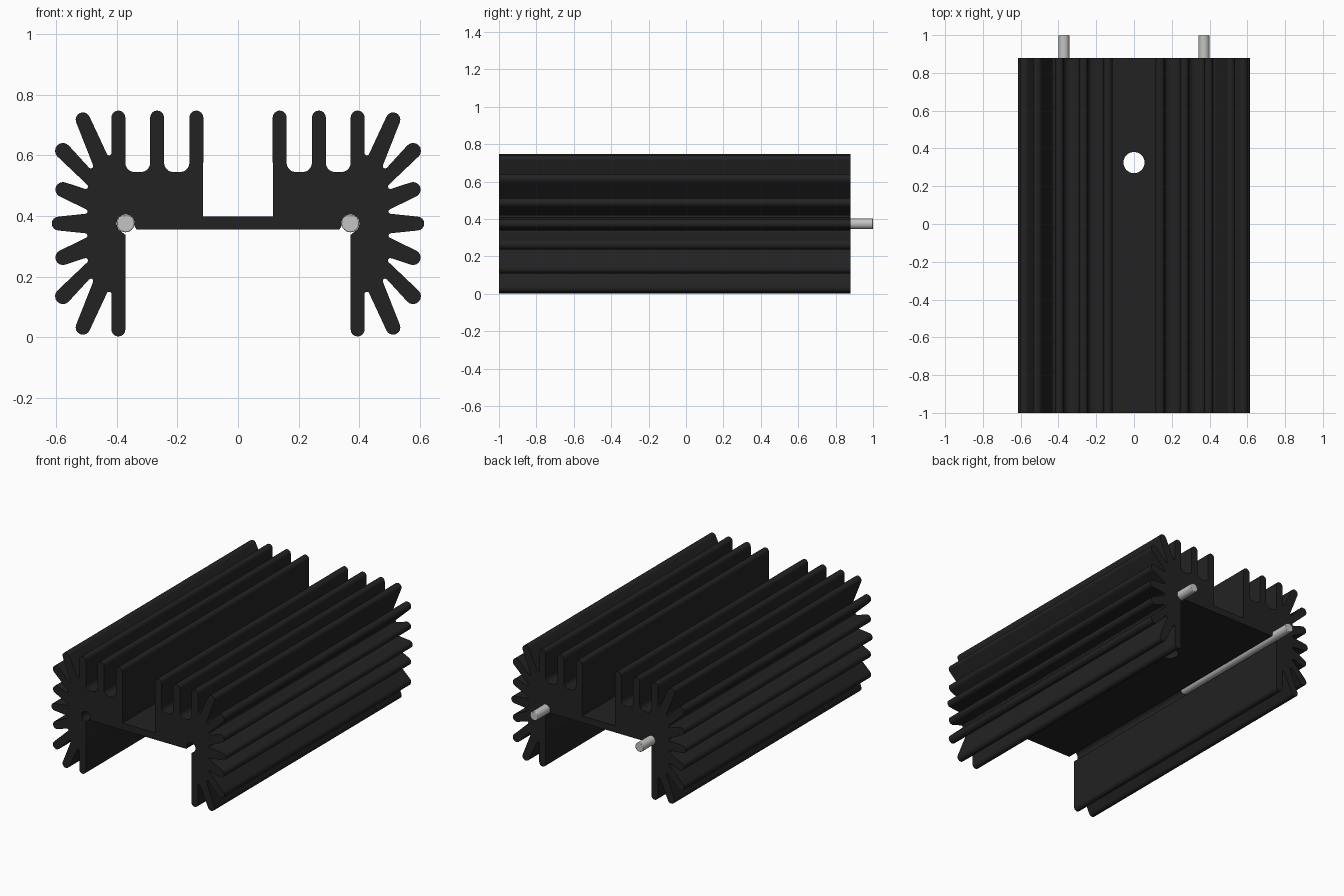
import bpy
import bmesh
from math import cos, sin, radians, pi

cube = bpy.data.objects.get("Cube")
if cube:
    bpy.data.objects.remove(cube)

MID = 0.375                 # height of the pin axis and of the fan's symmetry line
FRONT, BACK = -1.0, 0.88    # ends of the extrusion


def material(name, colour, rough):
    m = bpy.data.materials.new(name)
    m.use_nodes = True
    m.diffuse_color = (*colour, 1)
    bsdf = m.node_tree.nodes["Principled BSDF"]
    bsdf.inputs["Base Color"].default_value = (*colour, 1)
    bsdf.inputs["Roughness"].default_value = rough
    return m


black = material("black anodised", (0.016, 0.016, 0.016), 0.6)
steel = material("tinned steel", (0.55, 0.55, 0.54), 0.4)


def arc(x, z, r, start, end, n=8):
    """Points along a circular arc, angles in degrees."""
    angles = [radians(start + (end - start) * i / n) for i in range(n + 1)]
    return [(x + r * cos(a), z + r * sin(a)) for a in angles]


def smooth(obj):
    bpy.ops.object.select_all(action="DESELECT")
    obj.select_set(True)
    bpy.context.view_layer.objects.active = obj
    bpy.ops.object.shade_smooth_by_angle(angle=radians(32))


# Half outline: channel floor, then the upright fins with round-cornered grooves
half = [(0.115, 0.399)]
for x, nxt in ((0.1375, 0.267), (0.267, 0.395)):
    half += arc(x, 0.725, 0.023, 180, 0)
    half += arc(x + 0.053, 0.575, 0.03, 180, 270, 5)
    half += arc(nxt - 0.053, 0.575, 0.03, 270, 360, 5)

# Fan of fins: (tip x, tip z, tip radius, angle), with a slot root after each
fins = [(0.395, 0.725, 0.023, 90), (0.512, 0.718, 0.024, 67.5),
        (0.578, 0.615, 0.026, 45), (0.578, 0.487, 0.025, 22.5),
        (0.592, MID, 0.023, 0)]
roots = [(0.4255, 0.608), (0.486, 0.565), (0.503, 0.497), (0.505, 0.415)]
fins += [(x, 2 * MID - z, r, -a) for x, z, r, a in reversed(fins[:-1])]
roots += [(x, 2 * MID - z) for x, z in reversed(roots)]
for i, (x, z, r, a) in enumerate(fins):
    half += arc(x, z, r, a + 90, a - 90)
    if i < len(roots):
        half += arc(*roots[i], 0.008, a + 90, fins[i + 1][3] + 270, 6)

# Inner leg wall, open pin bore and underside of the bridge
half += [(0.372, 0.338)]
half += arc(0.371, MID, 0.03, -55, 195, 20)
half += [(0.335, 0.356)]
outline = half + [(-x, z) for x, z in reversed(half)]

# Extruded heat sink body
bm = bmesh.new()
face = bm.faces.new([bm.verts.new((x, FRONT, z)) for x, z in outline])
ext = bmesh.ops.extrude_face_region(bm, geom=[face], use_keep_orig=True)
bmesh.ops.translate(bm, vec=(0, BACK - FRONT, 0),
                    verts=[g for g in ext["geom"] if isinstance(g, bmesh.types.BMVert)])
bmesh.ops.recalc_face_normals(bm, faces=bm.faces)
mesh = bpy.data.meshes.new("heat_sink_body")
bm.to_mesh(mesh)
bm.free()
body = bpy.data.objects.new("heat_sink_body", mesh)
bpy.context.collection.objects.link(body)
mesh.materials.append(black)

# Mounting hole through the bridge
bpy.ops.mesh.primitive_cylinder_add(vertices=32, radius=0.056, depth=0.2,
                                    location=(0, 0.325, MID))
cutter = bpy.context.object
cutter.name = "hole_cutter"
cutter.hide_render = True
cutter.data.materials.append(black)
mod = body.modifiers.new("mounting_hole", "BOOLEAN")
mod.operation = "DIFFERENCE"
mod.solver = "EXACT"
mod.object = cutter
bpy.context.view_layer.objects.active = body
bpy.ops.object.modifier_apply(modifier=mod.name)
bpy.data.objects.remove(cutter)
smooth(body)

# Solder pins, seated in the bores and standing out at the back
PIN_START, PIN_END = 0.02, 1.0
for side, name in ((1, "left_pin"), (-1, "right_pin")):
    bpy.ops.mesh.primitive_cylinder_add(
        vertices=24, radius=0.029, depth=PIN_END - PIN_START,
        location=(side * 0.371, (PIN_START + PIN_END) / 2, MID),
        rotation=(pi / 2, 0, 0))
    pin = bpy.context.object
    pin.name = name
    pin.data.materials.append(steel)
    bevel = pin.modifiers.new("rounded_ends", "BEVEL")
    bevel.width = 0.004
    bevel.segments = 2
    bevel.limit_method = "ANGLE"
    bevel.angle_limit = radians(60)
    smooth(pin)
